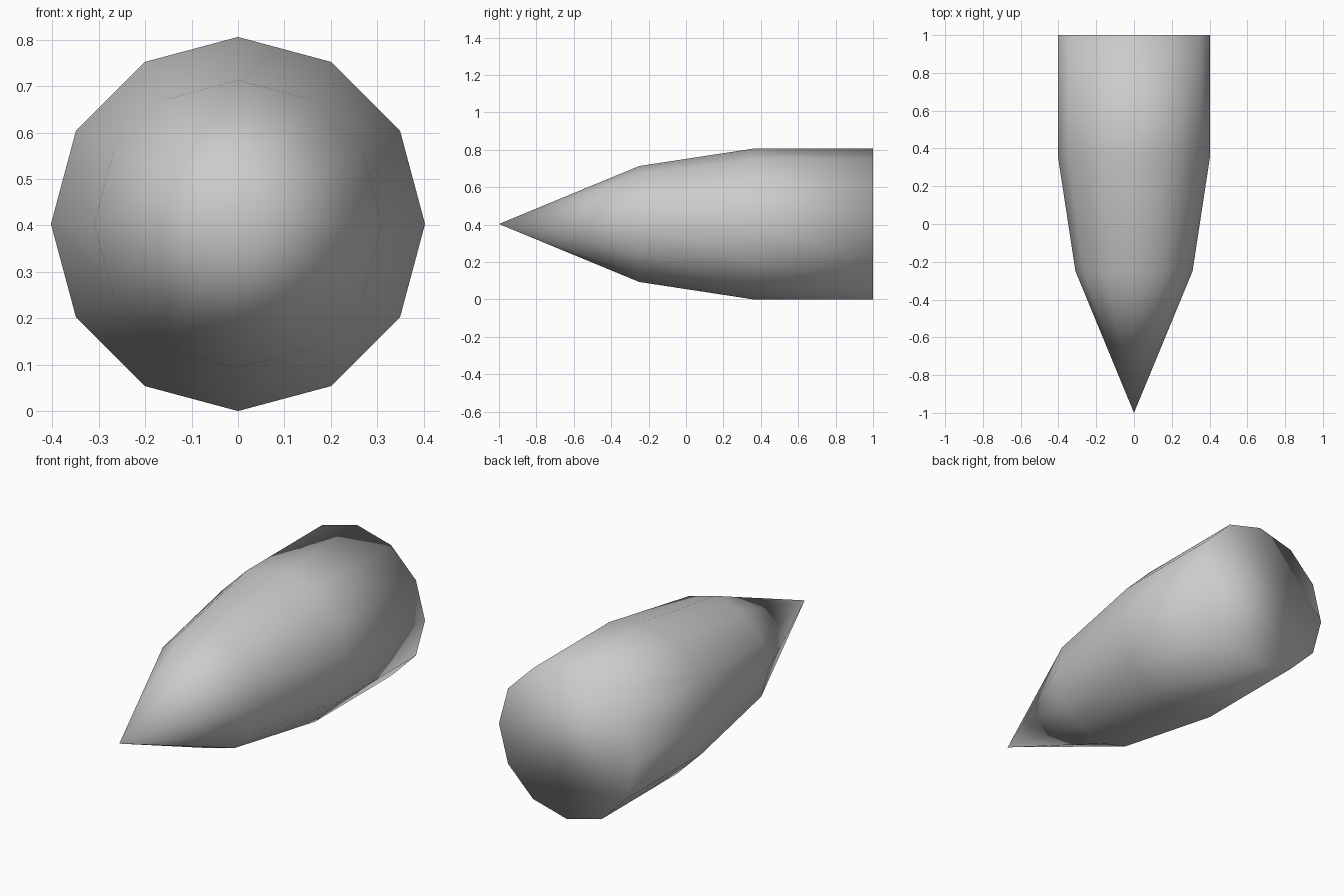
import bpy, bmesh
from math import sin, cos, tau

if "Cube" in bpy.data.objects:
    bpy.data.objects.remove(bpy.data.objects["Cube"])

SIDES = 12
RADIUS = 0.403
# (y, radius) of each ring, from the nose back to the base
RINGS = [(-0.25, 0.31), (0.36, RADIUS), (1.0, RADIUS)]

grey = bpy.data.materials.new("light grey")
grey.use_nodes = True
colour = (0.6, 0.6, 0.6, 1)
grey.diffuse_color = colour
grey.node_tree.nodes["Principled BSDF"].inputs["Base Color"].default_value = colour

bm = bmesh.new()


def ring(y, r):
    return [bm.verts.new((r * sin(tau * i / SIDES), y, RADIUS + r * cos(tau * i / SIDES)))
            for i in range(SIDES)]


tip = bm.verts.new((0, -1, RADIUS))
rings = [ring(y, r) for y, r in RINGS]

# Pointed nose, tapered shoulder, straight body
for i in range(SIDES):
    j = (i + 1) % SIDES
    bm.faces.new((tip, rings[0][i], rings[0][j]))
    for a, b in zip(rings, rings[1:]):
        bm.faces.new((a[i], b[i], b[j], a[j]))

# Flat base
bm.faces.new(rings[-1])
bmesh.ops.recalc_face_normals(bm, faces=bm.faces)
for f in bm.faces:
    f.smooth = True

mesh = bpy.data.meshes.new("pointed_body")
bm.to_mesh(mesh)
bm.free()
mesh.materials.append(grey)
body = bpy.data.objects.new("pointed_body", mesh)
bpy.context.collection.objects.link(body)
